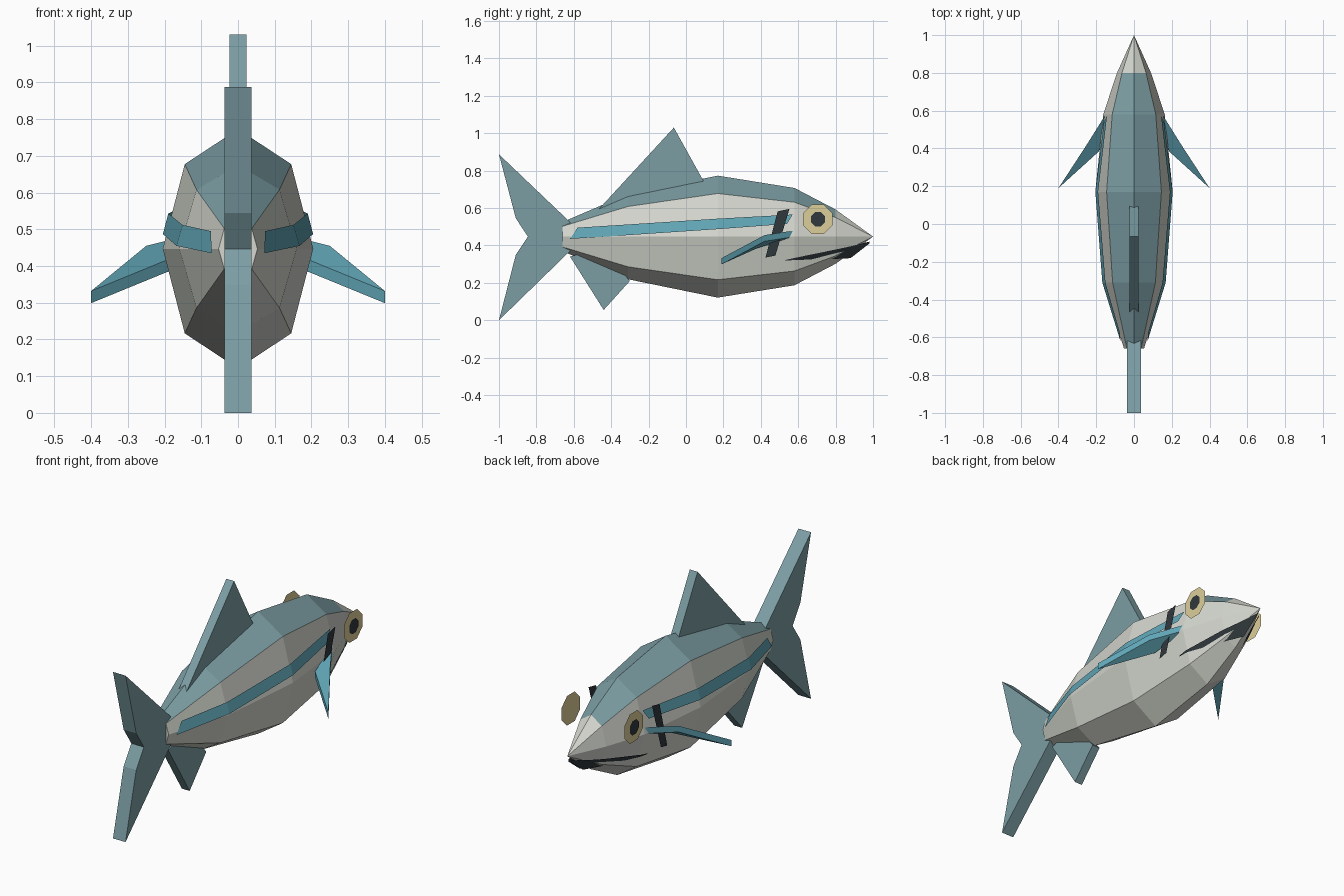
import bpy, bmesh, math

if "Cube" in bpy.data.objects:
    bpy.data.objects.remove(bpy.data.objects["Cube"])

def material(name, rgb):
    m = bpy.data.materials.new(name)
    m.diffuse_color = (*rgb, 1)
    m.use_nodes = True
    m.node_tree.nodes["Principled BSDF"].inputs["Base Color"].default_value = m.diffuse_color
    return m

TEAL = material("teal", (0.20, 0.34, 0.37))
SILVER = material("silver", (0.66, 0.68, 0.62))
BLUE = material("blue", (0.12, 0.38, 0.47))
CREAM = material("cream", (0.72, 0.62, 0.32))
BLACK = material("black", (0.03, 0.04, 0.045))
ZC = 0.447  # height of the body axis

def build(name, verts, faces, mats, mirror=False, closed=True):
    me = bpy.data.meshes.new(name)
    me.from_pydata(verts, [], faces)
    for m in mats:
        me.materials.append(m)
    if closed:
        bm = bmesh.new()
        bm.from_mesh(me)
        bmesh.ops.recalc_face_normals(bm, faces=bm.faces)
        bm.to_mesh(me)
        bm.free()
    ob = bpy.data.objects.new(name, me)
    bpy.context.collection.objects.link(ob)
    if mirror:
        mod = ob.modifiers.new("Mirror", 'MIRROR')
        mod.use_mirror_merge = False
    return ob

def prism(name, side_a, side_b, mat, mirror=False):
    n = len(side_a)
    faces = [list(range(n)), list(range(2 * n - 1, n - 1, -1))]
    faces += [[i, (i + 1) % n, n + (i + 1) % n, n + i] for i in range(n)]
    return build(name, side_a + side_b, faces, [mat], mirror)

def fin(name, outline, half):
    prism(name, [(-half, y, z) for y, z in outline],
          [(half, y, z) for y, z in outline], TEAL)

# Body: octagonal sections (y, half width, half height) closing to a nose point
SECTIONS = [(-0.66, 0.053, 0.078), (-0.31, 0.16, 0.228), (0.17, 0.205, 0.326),
            (0.58, 0.163, 0.26), (0.80, 0.09, 0.145), (1.0, 0.0, 0.0)]
verts, faces = [], [list(range(8))]
for y, rx, rz in SECTIONS[:-1]:
    for k in range(8):
        a = k * math.pi / 4
        verts.append((rx * math.cos(a), y, ZC + rz * math.sin(a)))
verts.append((0, 1.0, ZC))
for s in range(4):
    for k in range(8):
        j = (k + 1) % 8
        faces.append([s * 8 + k, s * 8 + j, s * 8 + 8 + j, s * 8 + 8 + k])
faces += [[32 + k, 32 + (k + 1) % 8, 40] for k in range(8)]
body = build("body", verts, faces, [SILVER, TEAL])
for i in range(4):
    for k in (1, 2):  # teal back
        body.data.polygons[1 + i * 8 + k].material_index = 1

def surface_x(y, z):
    """Half width of the body at a given length and height."""
    for (y0, x0, z0), (y1, x1, z1) in zip(SECTIONS, SECTIONS[1:]):
        if y <= y1:
            t = (y - y0) / (y1 - y0)
            rx, rz = x0 + t * (x1 - x0), z0 + t * (z1 - z0)
            break
    d, c = abs(z - ZC) / max(rz, 1e-4), math.sqrt(0.5)
    if d < c:
        return rx * (1 - (1 - c) * d / c)
    return max(0, rx * c * (1 - d) / (1 - c))

def decal(name, low, high, mat, gap=0.008):
    pts = [(surface_x(y, z) + gap, y, z) for y, z in low + high]
    n = len(low)
    build(name, pts, [[i, i + 1, n + i + 1, n + i] for i in range(n - 1)],
          [mat], True, False)

# Centre fins
fin("tail_fin", [(-1, 0.887), (-0.91, 0.545), (-0.845, ZC), (-0.91, 0.35), (-1, 0.0),
                 (-0.62, 0.37), (-0.58, ZC), (-0.62, 0.525)], 0.037)
fin("dorsal_fin", [(-0.47, 0.59), (-0.065, 1.03), (0.095, 0.742), (0.05, 0.70)], 0.023)
fin("anal_fin", [(-0.62, 0.34), (-0.44, 0.055), (-0.30, 0.21), (-0.35, 0.27), (-0.55, 0.36)], 0.023)

# Pectoral fins, swept back and drooping
top = [(0.15, 0.58, 0.48), (0.25, 0.42, 0.455), (0.40, 0.19, 0.332), (0.185, 0.385, 0.42)]
prism("pectoral_fins", top, [(x, y, z - 0.033) for x, y, z in top], BLUE, True)

# Side stripes and mouth follow the body surface
decal("side_stripes", [(-0.62, 0.435), (-0.31, 0.455), (0.17, 0.487), (0.54, 0.515)],
      [(-0.58, 0.495), (-0.31, 0.512), (0.17, 0.543), (0.57, 0.565)], BLUE, 0.01)
decal("mouth", [(0.53, 0.318), (0.58, 0.322), (0.80, 0.328), (0.88, 0.332), (0.98, 0.41)],
      [(0.53, 0.322), (0.58, 0.333), (0.80, 0.378), (0.88, 0.395), (0.98, 0.42)], BLACK)

# Gill bars and eyes are flat plates standing beside the head
build("gill_bars", [(0.187, 0.425, 0.335), (0.187, 0.478, 0.346),
                    (0.187, 0.553, 0.595), (0.187, 0.49, 0.582)],
      [[0, 1, 2, 3]], [BLACK], True, False)
for name, r, x, mat in (("eyes", 0.085, 0.185, CREAM), ("pupils", 0.041, 0.189, BLACK)):
    ring = [(x, 0.705 + r * math.cos((k + 0.5) * math.pi / 4),
             0.54 + r * math.sin((k + 0.5) * math.pi / 4)) for k in range(8)]
    build(name, ring, [list(range(8))], [mat], True, False)
